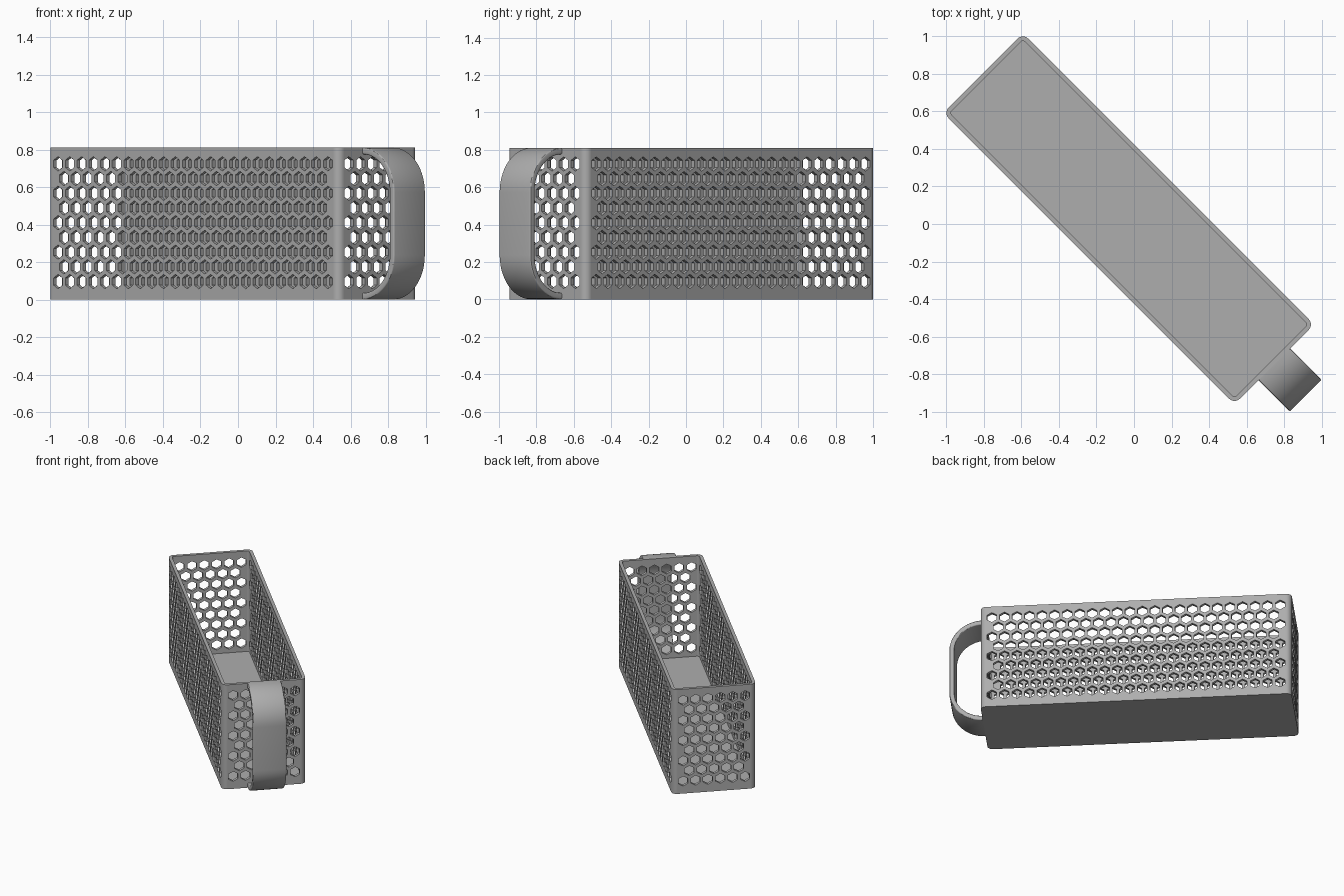
import bpy, bmesh, math
from mathutils import Matrix, Vector

if "Cube" in bpy.data.objects:
    bpy.data.objects.remove(bpy.data.objects["Cube"], do_unlink=True)

TURN = Matrix.Rotation(math.radians(-45), 4, 'Z')
BACK, FRONT, HALF_W, HEIGHT = -1.138, 1.058, 0.30, 0.81
MID, HALF_L = (BACK + FRONT) / 2, (FRONT - BACK) / 2
CORNER, WALL, FLOOR, STEPS = 0.04, 0.024, 0.03, 10
PITCH, ROW, HEX, FIRST_ROW, ROWS = 0.0885, 0.0785, 0.0385, 0.096, 9
UP = Vector((0, 0, 1))

grey = bpy.data.materials.new("plain grey")
grey.use_nodes = True
colour = (0.42, 0.42, 0.42, 1)
grey.diffuse_color = colour
grey.node_tree.nodes["Principled BSDF"].inputs["Base Color"].default_value = colour


def make_object(name, bm):
    """Turn a bmesh into a smooth-shaded object lying along the diagonal."""
    bm.transform(TURN)
    mesh = bpy.data.meshes.new(name)
    bm.to_mesh(mesh)
    bm.free()
    mesh.materials.append(grey)
    obj = bpy.data.objects.new(name, mesh)
    bpy.context.collection.objects.link(obj)
    bpy.ops.object.select_all(action='DESELECT')
    obj.select_set(True)
    bpy.context.view_layer.objects.active = obj
    bpy.ops.object.shade_smooth_by_angle(angle=math.radians(30))
    return obj


def add_face(bm, points, facing):
    """Add one face whose normal looks along facing."""
    face = bm.faces.new([bm.verts.new(p) for p in points])
    face.normal_update()
    if face.normal.dot(facing) < 0:
        face.normal_flip()


def rounded_ring(inset, z):
    """Points around the rounded plan, moved inwards by inset."""
    ring = []
    for i, (sx, sy) in enumerate([(1, 1), (-1, 1), (-1, -1), (1, -1)]):
        for k in range(STEPS + 1):
            a = (i + k / STEPS) * math.pi / 2
            ring.append(Vector((
                MID + sx * (HALF_L - CORNER) + (CORNER - inset) * math.cos(a),
                sy * (HALF_W - CORNER) + (CORNER - inset) * math.sin(a), z)))
    return ring


def hex_points(x, z):
    return [(x + HEX * math.sin(k * math.pi / 3), z + HEX * math.cos(k * math.pi / 3))
            for k in range(6)]


def honeycomb_wall(bm, turn, dist, half, count):
    """Flat wall panel with staggered rows of hexagonal holes."""
    normal = Vector((math.cos(turn), math.sin(turn), 0))
    along = UP.cross(normal)
    low = FIRST_ROW - ROW / 2
    high = low + ROWS * ROW

    def point(x, z, depth):
        return Vector((MID, 0, 0)) + along * x + normal * (dist - depth) + UP * z

    def sheet(outline, depth, facing):
        add_face(bm, [point(x, z, depth) for x, z in outline], facing)

    for depth, facing, base in ((0, normal, 0), (WALL, -normal, FLOOR)):
        # Plain bands below and above the holes
        for z0, z1 in ((base, low), (high, HEIGHT)):
            sheet([(-half, z0), (half, z0), (half, z1), (-half, z1)], depth, facing)
        for row in range(ROWS):
            z = FIRST_ROW + row * ROW
            z0, z1 = z - ROW / 2, z + ROW / 2
            n = count - row % 2
            for col in range(n):
                x = (col - (n - 1) / 2) * PITCH
                h = hex_points(x, z)
                # Two half cells around each hole
                for side, rim in ((1, h[:4]), (-1, [h[0], h[5], h[4], h[3]])):
                    edge = max(-half, min(half, x + side * PITCH / 2))
                    sheet([(edge, z1), (x, z1)] + rim + [(x, z0), (edge, z0)], depth, facing)
            # Plain ends of the shorter rows
            if row % 2:
                end = n * PITCH / 2
                for s in (-1, 1):
                    sheet([(s * end, z0), (s * half, z0), (s * half, z1), (s * end, z1)],
                          depth, facing)

    # Sides of the holes
    for row in range(ROWS):
        z = FIRST_ROW + row * ROW
        n = count - row % 2
        for col in range(n):
            x = (col - (n - 1) / 2) * PITCH
            h = hex_points(x, z)
            for a, b in zip(h, h[1:] + h[:1]):
                quad = [point(*a, 0), point(*b, 0), point(*b, WALL), point(*a, WALL)]
                add_face(bm, quad, point(x, z, 0) - (quad[0] + quad[1]) / 2)


# Open basket: four pierced walls, rounded corners, rim and floor
bm = bmesh.new()
for i in range(4):
    if i % 2:
        honeycomb_wall(bm, i * math.pi / 2, HALF_W, HALF_L - CORNER, 24)
    else:
        honeycomb_wall(bm, i * math.pi / 2, HALF_L, HALF_W - CORNER, 6)
for inset, base, sign, cap in ((0, 0, 1, -UP), (WALL, FLOOR, -1, UP)):
    bottom, top = rounded_ring(inset, base), rounded_ring(inset, HEIGHT)
    add_face(bm, bottom, cap)
    for i in range(len(top)):
        if i % (STEPS + 1) < STEPS:
            a = (i // (STEPS + 1) + 0.5) * math.pi / 2
            add_face(bm, [bottom[i], bottom[i + 1], top[i + 1], top[i]],
                     sign * Vector((math.cos(a), math.sin(a), 0)))
outer, inner = rounded_ring(0, HEIGHT), rounded_ring(WALL, HEIGHT)
for i in range(len(outer)):
    add_face(bm, [outer[i - 1], outer[i], inner[i], inner[i - 1]], UP)
bmesh.ops.remove_doubles(bm, verts=bm.verts, dist=0.00001)
make_object("basket", bm)

# Broad strap handle on the front end
THICK, STRAP, OUT, ROOT = 0.035, 0.119, 1.295, FRONT - 0.008
BEND = OUT - FRONT


def strap_path(inset):
    """Half-rounded path from the top of the wall to its foot."""
    path = [(ROOT, HEIGHT - inset)]
    for side in (1, -1):
        for k in range(15):
            a = math.pi / 2 * (1 - k / 14 if side > 0 else -k / 14)
            path.append((FRONT + (BEND - inset) * math.cos(a),
                         HEIGHT / 2 + side * (HEIGHT / 2 - BEND) + (BEND - inset) * math.sin(a)))
    return path + [(ROOT, inset)]


bm = bmesh.new()
outline = strap_path(0) + strap_path(THICK)[::-1]
n = len(outline)
left, right = [[bm.verts.new((x, y, z)) for x, z in outline] for y in (STRAP, -STRAP)]
for i in range(n):
    bm.faces.new((left[i - 1], left[i], right[i], right[i - 1]))
for s in (left, right):
    for i in range(n // 2 - 1):
        bm.faces.new((s[i], s[i + 1], s[n - 2 - i], s[n - 1 - i]))
bmesh.ops.recalc_face_normals(bm, faces=bm.faces)
# Soften the long edges of the strap
sharp = [e for e in bm.edges if e.calc_face_angle(0) > 1]
bmesh.ops.bevel(bm, geom=sharp, offset=0.008, segments=3, profile=0.5, affect='EDGES')
make_object("handle", bm)
